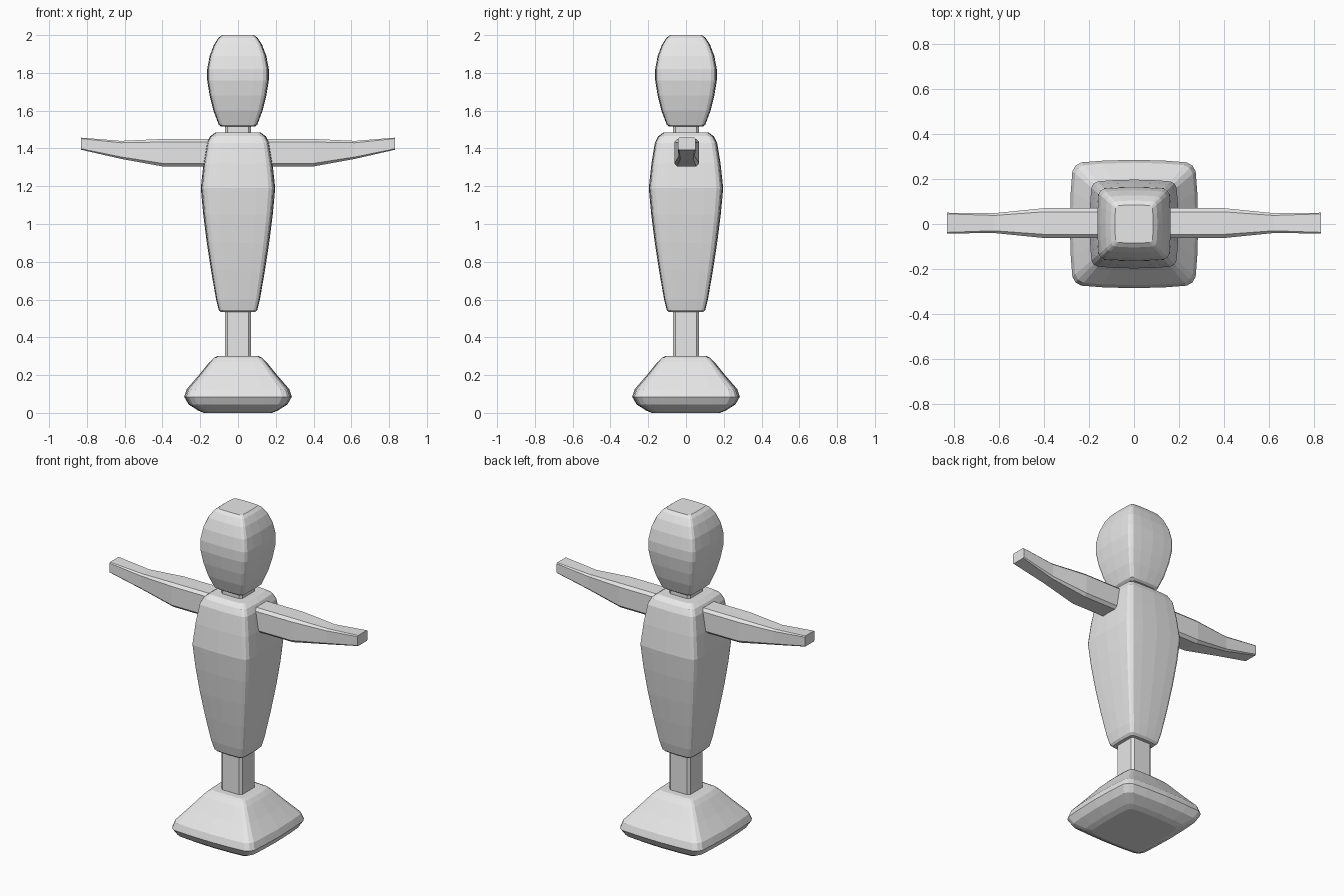
import bpy, bmesh

cube = bpy.data.objects.get("Cube")
if cube:
    bpy.data.objects.remove(cube, do_unlink=True)

grey = bpy.data.materials.new("plain grey")
grey.use_nodes = True
grey.diffuse_color = (0.8, 0.8, 0.8, 1)
grey.node_tree.nodes["Principled BSDF"].inputs["Base Color"].default_value = (0.8, 0.8, 0.8, 1)


def loft(name, rings):
    """Skin a closed solid over a list of matching rings."""
    bm = bmesh.new()
    loops = [[bm.verts.new(p) for p in ring] for ring in rings]
    for a, b in zip(loops, loops[1:]):
        for i in range(len(a)):
            j = (i + 1) % len(a)
            bm.faces.new((a[i], a[j], b[j], b[i]))
    bm.faces.new(loops[0][::-1])
    bm.faces.new(loops[-1])
    bmesh.ops.recalc_face_normals(bm, faces=bm.faces)
    mesh = bpy.data.meshes.new(name)
    bm.to_mesh(mesh)
    bm.free()
    mesh.materials.append(grey)
    obj = bpy.data.objects.new(name, mesh)
    bpy.context.collection.objects.link(obj)
    return obj


def soft_square():
    """Unit square outline with slightly bulging sides and eased corners."""
    side = [(1, -0.5 * 1), (1.0, 0), (1, 0.5), (0.96, 0.82), (0.91, 0.91), (0.82, 0.96)]
    side = [(0.985 if abs(v) == 0.5 else u, v) for u, v in side]
    points = []
    for _ in range(4):
        points += side
        side = [(-v, u) for u, v in side]
    return points


def bulging_block(name, profile):
    """Stack soft squares along z from (height, half width) pairs."""
    outline = soft_square()
    return loft(name, [[(u * w, v * w, z) for u, v in outline] for z, w in profile])


def post(name, half, low, high):
    """Square post with chamfered corners."""
    c = half * 0.8
    outline = [(half, -c), (half, c), (c, half), (-c, half),
               (-half, c), (-half, -c), (-c, -half), (c, -half)]
    return loft(name, [[(x, y, z) for x, y in outline] for z in (low, high)])


def arm(name, side):
    """Tapering arm with chamfered edges, from (x, half depth, bottom, top, chamfer)."""
    rings = []
    for x, d, lo, hi, c in ((0.08, 0.066, 1.305, 1.45, 0.016), (0.40, 0.066, 1.305, 1.45, 0.016),
                            (0.62, 0.044, 1.345, 1.44, 0.01), (0.83, 0.046, 1.393, 1.457, 0.005)):
        yz = [(d, lo + c), (d, hi - c), (d - c, hi), (c - d, hi),
              (-d, hi - c), (-d, lo + c), (c - d, lo), (d - c, lo)]
        rings.append([(side * x, y + 0.004, z) for y, z in yz])
    return loft(name, rings)


# Foot block, post, torso, neck and head
bulging_block("base", [(0, 0.18), (0.012, 0.21), (0.045, 0.262), (0.085, 0.285), (0.125, 0.272),
                       (0.2, 0.207), (0.27, 0.15), (0.292, 0.128), (0.3, 0.11)])
post("leg_post", 0.07, 0.29, 0.55)
bulging_block("torso", [(0.533, 0.09), (0.545, 0.102), (0.6, 0.116), (0.75, 0.142), (0.9, 0.165),
                        (1.05, 0.184), (1.19, 0.197), (1.32, 0.183), (1.43, 0.165),
                        (1.465, 0.147), (1.485, 0.118)])
post("neck", 0.07, 1.475, 1.53)
bulging_block("head", [(1.515, 0.088), (1.525, 0.102), (1.6, 0.13), (1.68, 0.15), (1.76, 0.163),
                       (1.82, 0.163), (1.89, 0.15), (1.95, 0.127), (1.985, 0.104), (2, 0.085)])

# Outstretched arms
for label, side in (("left", 1), ("right", -1)):
    arm(label + "_arm", side)
